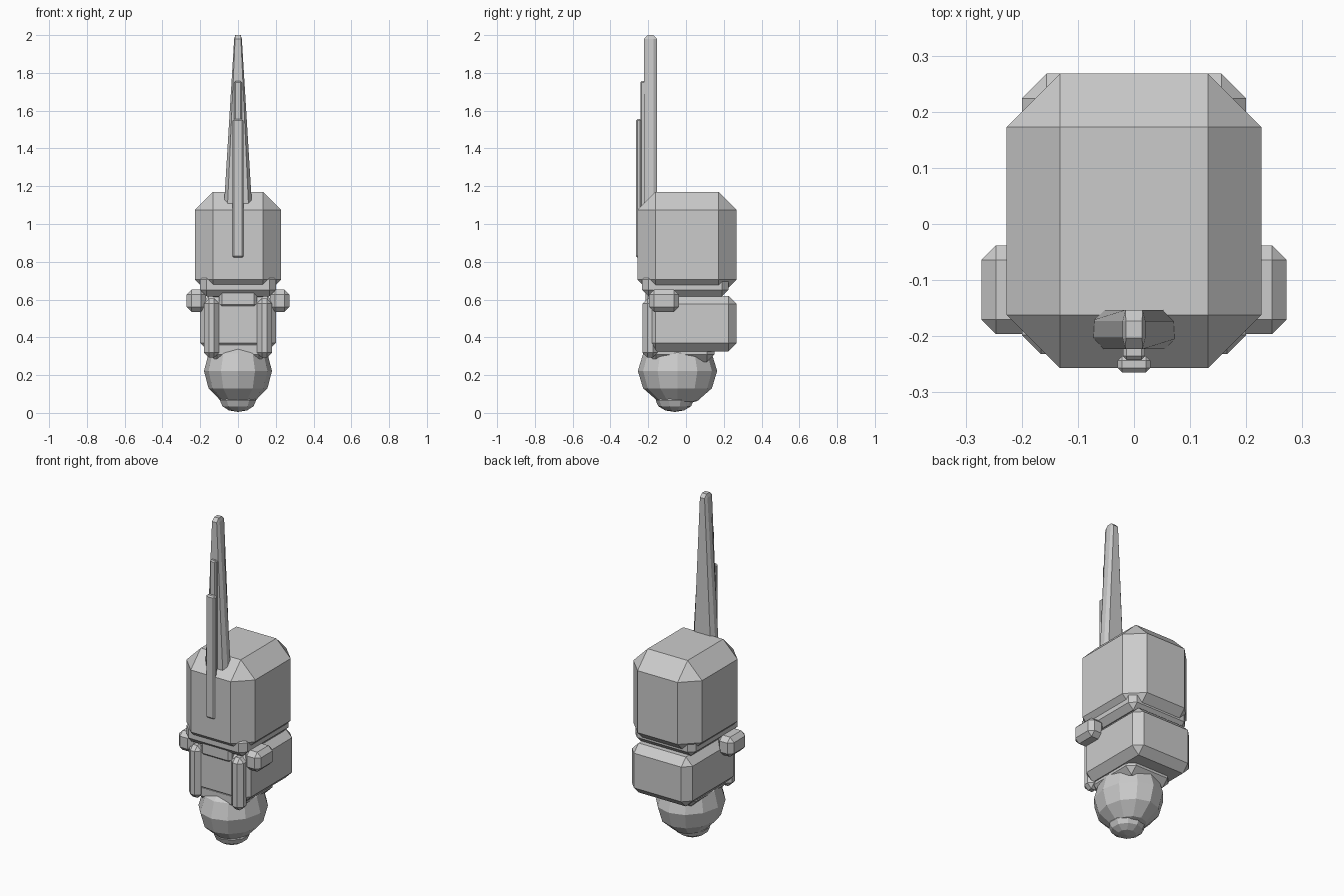
import bpy, bmesh

if "Cube" in bpy.data.objects:
    bpy.data.objects.remove(bpy.data.objects["Cube"])


def finish(name, bm):
    bmesh.ops.recalc_face_normals(bm, faces=bm.faces)
    mesh = bpy.data.meshes.new(name)
    bm.to_mesh(mesh)
    bm.free()
    obj = bpy.data.objects.new(name, mesh)
    bpy.context.collection.objects.link(obj)
    return obj


def block(name, x, y, z, bevel, tip=1.0):
    """Chamfered box from (min, max) ranges; tip narrows the top in x."""
    bm = bmesh.new()
    bmesh.ops.create_cube(bm, size=1)
    for v in bm.verts:
        v.co = [r[0] if c < 0 else r[1] for c, r in zip(v.co, (x, y, z))]
    bmesh.ops.bevel(bm, geom=bm.edges[:], offset=bevel, segments=1,
                    profile=0.5, affect='EDGES')
    for v in bm.verts:
        t = (v.co.z - z[0]) / (z[1] - z[0])
        v.co.x *= 1 + (tip - 1) * t
    return finish(name, bm)


def ball(name, centre, radii, segments, rings):
    bm = bmesh.new()
    bmesh.ops.create_uvsphere(bm, u_segments=segments, v_segments=rings, radius=1)
    for v in bm.verts:
        v.co = [c + r * p for c, r, p in zip(centre, radii, v.co)]
    return finish(name, bm)


# Stacked body blocks
block("upper_body", (-0.227, 0.227), (-0.257, 0.268), (0.61, 1.17), 0.095)
block("collar_plate", (-0.2, 0.2), (-0.232, 0.225), (0.617, 0.74), 0.034)
block("waist", (-0.1, 0.1), (-0.215, 0.12), (0.56, 0.66), 0.015)
block("lower_body", (-0.2, 0.2), (-0.205, 0.268), (0.325, 0.62), 0.044)
block("neck", (-0.15, 0.15), (-0.2, 0.15), (0.27, 0.4), 0.04)

# Mirrored side lugs and front posts
for side, s in (("left", -1), ("right", 1)):
    block("lug_" + side, sorted((s * 0.17, s * 0.272)), (-0.196, -0.038),
          (0.535, 0.652), 0.026)
    block("post_" + side, sorted((s * 0.1, s * 0.18)), (-0.23, -0.15),
          (0.293, 0.605), 0.026)

# Faceted head and small cap underneath
ball("head", (0, -0.045, 0.222), (0.18, 0.21, 0.184), 12, 6)
ball("cap", (0, -0.06, 0.065), (0.1, 0.1, 0.06), 10, 6)

# Tapered blade and the two bars in front of it
block("blade", (-0.08, 0.08), (-0.223, -0.153), (1.0, 2.0), 0.02, tip=0.24)
block("bar_long", (-0.02, 0.02), (-0.242, -0.215), (0.9, 1.757), 0.007)
block("bar_short", (-0.029, 0.029), (-0.265, -0.235), (0.822, 1.555), 0.008)
